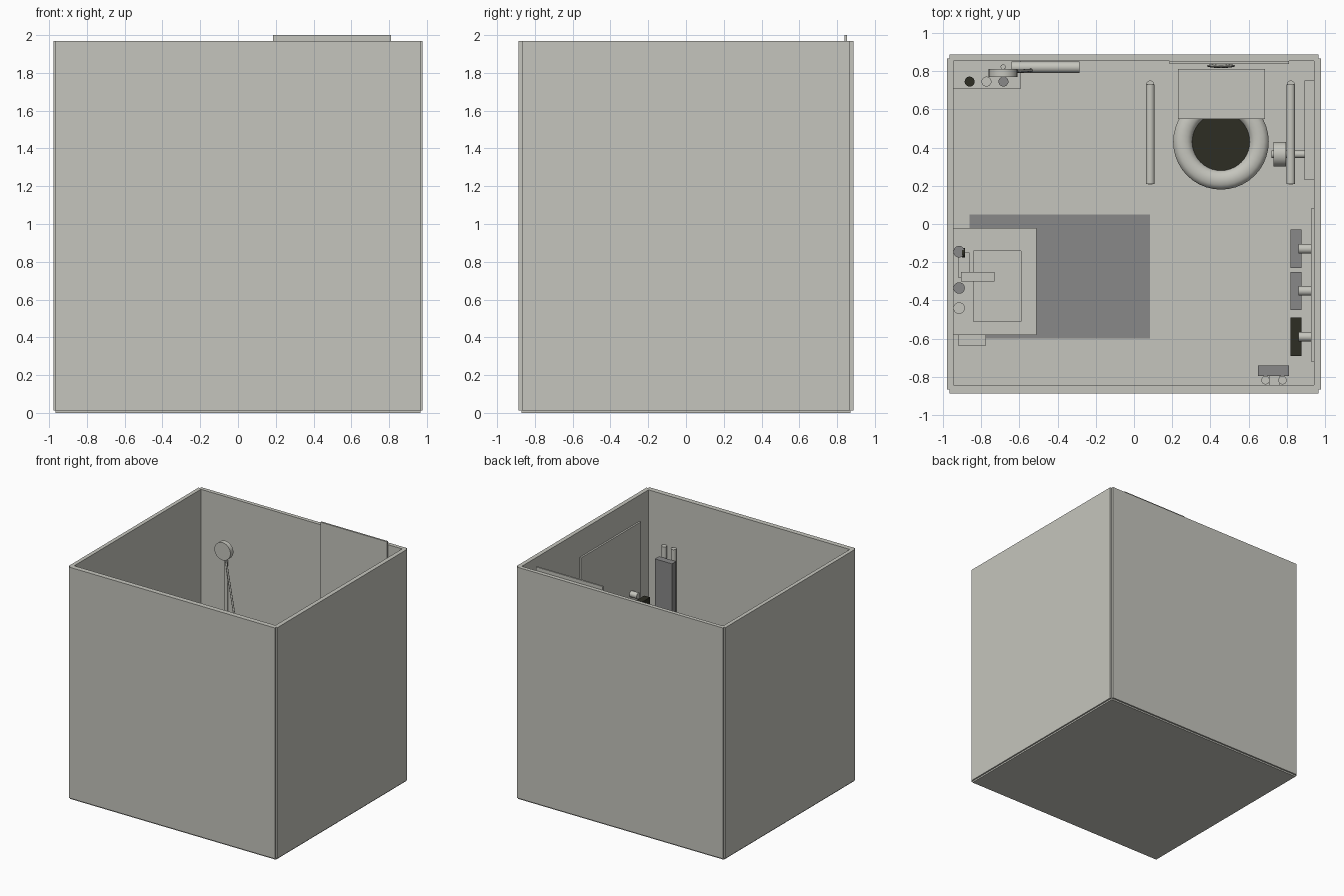
import bpy, bmesh, math
from mathutils import Vector

if "Cube" in bpy.data.objects:
    bpy.data.objects.remove(bpy.data.objects["Cube"])


def material(name, rgb):
    m = bpy.data.materials.new(name)
    m.use_nodes = True
    m.diffuse_color = (*rgb, 1)
    m.node_tree.nodes["Principled BSDF"].inputs["Base Color"].default_value = (*rgb, 1)
    return m


WHITE = material("warm_white", (0.56, 0.56, 0.51))
GREY = material("mid_grey", (0.25, 0.25, 0.25))
BLACK = material("near_black", (0.026, 0.026, 0.017))


def finish(name, bm, mat, smooth=False):
    bmesh.ops.recalc_face_normals(bm, faces=bm.faces)
    mesh = bpy.data.meshes.new(name)
    bm.to_mesh(mesh)
    bm.free()
    mesh.materials.append(mat)
    ob = bpy.data.objects.new(name, mesh)
    bpy.context.collection.objects.link(ob)
    if smooth:
        bpy.ops.object.select_all(action="DESELECT")
        ob.select_set(True)
        bpy.context.view_layer.objects.active = ob
        bpy.ops.object.shade_smooth_by_angle(angle=math.radians(40))
    return ob


def box(name, x, y, z, mat=WHITE):
    """Box from (low, high) pairs on each axis."""
    bm = bmesh.new()
    bmesh.ops.create_cube(bm, size=1)
    for v in bm.verts:
        v.co = [r[0] if c < 0 else r[1] for c, r in zip(v.co, (x, y, z))]
    return finish(name, bm, mat)


def rod(name, a, b, r, mat=WHITE, sides=24):
    """Cylinder between two points."""
    a, b = Vector(a), Vector(b)
    bm = bmesh.new()
    bmesh.ops.create_cone(bm, cap_ends=True, segments=sides, radius1=r, radius2=r,
                          depth=(b - a).length)
    turn = (b - a).to_track_quat("Z", "Y")
    for v in bm.verts:
        v.co = turn @ v.co + (a + b) / 2
    return finish(name, bm, mat, True)


def lathe(name, profile, centre, mat=WHITE, steps=40):
    """Spin an (r, z) profile about a vertical axis."""
    bm = bmesh.new()
    verts = [bm.verts.new((r, 0, z)) for r, z in profile]
    edges = [bm.edges.new(p) for p in zip(verts, verts[1:])]
    bmesh.ops.spin(bm, geom=verts + edges, axis=(0, 0, 1), cent=(0, 0, 0),
                   angle=2 * math.pi, steps=steps)
    bmesh.ops.remove_doubles(bm, verts=bm.verts, dist=0.0005)
    bmesh.ops.translate(bm, verts=bm.verts, vec=centre)
    return finish(name, bm, mat, True)


def tube(name, points, r, mat=WHITE, kind="POLY"):
    """Round tube along a path."""
    cu = bpy.data.curves.new(name, "CURVE")
    cu.dimensions = "3D"
    cu.bevel_depth, cu.bevel_resolution, cu.use_fill_caps = r, 4, True
    sp = cu.splines.new(kind)
    sp.points.add(len(points) - 1)
    for p, co in zip(sp.points, points):
        p.co = (*co, 1)
    if kind == "NURBS":
        sp.order_u, sp.use_endpoint_u = 3, True
    cu.materials.append(mat)
    ob = bpy.data.objects.new(name, cu)
    bpy.context.collection.objects.link(ob)
    return ob


# Room shell
H = (0.013, 1.97)
box("floor", (-0.965, 0.965), (-0.872, 0.872), (0, 0.02))
box("back_wall", (-0.965, 0.965), (0.853, 0.886), H)
box("front_wall", (-0.965, 0.965), (-0.886, -0.843), H)
box("left_wall", (0.942, 0.978), (-0.867, 0.867), H)
box("right_wall", (-0.978, -0.945), (-0.867, 0.867), H)
box("floor_zone", (-0.86, 0.085), (-0.6, 0.05), (0.02, 0.026), GREY)

# Tall panel behind the toilet, door on the left wall
box("back_panel", (0.185, 0.81), (0.838, 0.853), (0.02, 2.0))
box("door", (0.927, 0.942), (-0.72, 0.08), (0.02, 1.75))

# Toilet
TX, TY = 0.455, 0.43
lathe("toilet_bowl", [(0, 0.02), (0.16, 0.02), (0.14, 0.1), (0.17, 0.2), (0.225, 0.3),
                      (0.23, 0.33), (0, 0.33)], (TX, TY, 0))
seat = [(0.2 + 0.05 * math.cos(t * math.pi / 6), 0.35 + 0.035 * math.sin(t * math.pi / 6))
        for t in range(13)]
lathe("toilet_seat", seat, (TX, TY, 0))
rod("toilet_opening", (TX, TY, 0.33), (TX, TY, 0.352), 0.153, BLACK, 40)
box("toilet_tank", (0.23, 0.685), (0.55, 0.81), (0.02, 0.65))
bm = bmesh.new()
bmesh.ops.create_uvsphere(bm, u_segments=24, v_segments=12, radius=1)
bmesh.ops.scale(bm, vec=(0.075, 0.011, 0.075), verts=bm.verts)
bmesh.ops.translate(bm, vec=(TX, 0.827, 0.8), verts=bm.verts)
finish("flush_button", bm, WHITE, True)

# Grab bars on both sides of the toilet
for side, x in (("right", 0.085), ("left", 0.82)):
    rod(side + "_grab_bar", (x, 0.21, 0.6), (x, 0.73, 0.6), 0.023)
    for end, y in (("front", 0.225), ("back", 0.73)):
        rod(f"{side}_{end}_bar_post", (x, y, 0.02), (x, y, 0.605), 0.021)

# Paper roll and wall panel
rod("paper_roll", (0.73, 0.365, 0.48), (0.795, 0.365, 0.48), 0.065)
rod("paper_holder", (0.72, 0.365, 0.48), (0.942, 0.365, 0.48), 0.02)
box("wall_cabinet", (0.892, 0.942), (0.23, 0.75), (0.7, 1.0))

# Pegs with hanging towels
for n, (y, mat) in enumerate(((-0.13, GREY), (-0.35, GREY), (-0.59, BLACK))):
    rod(f"peg_{n + 1}", (0.86, y, 1.19), (0.93, y, 1.19), 0.025)
    box(f"towel_{n + 1}", (0.82, 0.876), (y - 0.1, y + 0.1), (0.65, 1.15), mat)

# Upright unit on the front wall with its two pipes
box("upright_unit", (0.65, 0.81), (-0.795, -0.74), (0.7, 1.46), GREY)
for n, x in enumerate((0.688, 0.777)):
    rod(f"unit_pipe_{n + 1}", (x, -0.817, 0.7), (x, -0.817, 1.55), 0.022)
box("unit_bracket", (0.71, 0.76), (-0.843, -0.795), (1.3, 1.36))

# Wall-hung washbasin with cut bowl
basin = box("washbasin", (-0.945, -0.51), (-0.58, -0.02), (0.52, 0.67))
bm = bmesh.new()
bm.from_mesh(basin.data)
top = max(bm.faces, key=lambda f: f.calc_center_median().z)
bmesh.ops.inset_region(bm, faces=[top], thickness=0.08)
for v in top.verts:
    v.co.x = -0.84 if v.co.x < -0.72 else -0.59
    v.co.y = -0.51 if v.co.y < -0.3 else -0.14
hole = bmesh.ops.extrude_discrete_faces(bm, faces=[top])["faces"][0]
bmesh.ops.translate(bm, vec=(0, 0, -0.1), verts=hole.verts)
bm.to_mesh(basin.data)
bm.free()
rod("drain", (-0.715, -0.32, 0.57), (-0.715, -0.32, 0.576), 0.032)
box("tap_base", (-0.92, -0.86), (-0.28, -0.15), (0.67, 0.76))
box("tap_spout", (-0.905, -0.73), (-0.3, -0.25), (0.74, 0.78))
for name, y, mat in (("soap_bottle", -0.145, GREY), ("lotion_bottle", -0.335, GREY),
                     ("cup", -0.44, WHITE)):
    rod(name, (-0.915, y, 0.67), (-0.915, y, 0.82), 0.03, mat)
rod("soap_nozzle", (-0.9, -0.15, 0.8), (-0.885, -0.15, 0.8), 0.025, BLACK)
box("side_dispenser", (-0.92, -0.775), (-0.635, -0.58), (0.5, 0.65))

# Shower corner: shelf with bottles, riser, head, hose and mixer
box("shelf", (-0.945, -0.59), (0.71, 0.853), (0.68, 0.7))
for n, (x, mat) in enumerate(((-0.86, BLACK), (-0.772, WHITE), (-0.683, GREY))):
    rod(f"shelf_bottle_{n + 1}", (x, 0.745, 0.7), (x, 0.745, 0.86), 0.026, mat)
rod("shower_riser", (-0.685, 0.822, 0.7), (-0.685, 0.822, 1.56), 0.013)
rod("shower_head", (-0.685, 0.77, 1.545), (-0.685, 0.81, 1.545), 0.075)
tube("shower_hose", [(-0.685, 0.805, 1.5), (-0.6, 0.8, 1.05), (-0.535, 0.805, 0.75)], 0.008)
rod("shower_mixer", (-0.64, 0.82, 0.74), (-0.285, 0.82, 0.74), 0.03)
